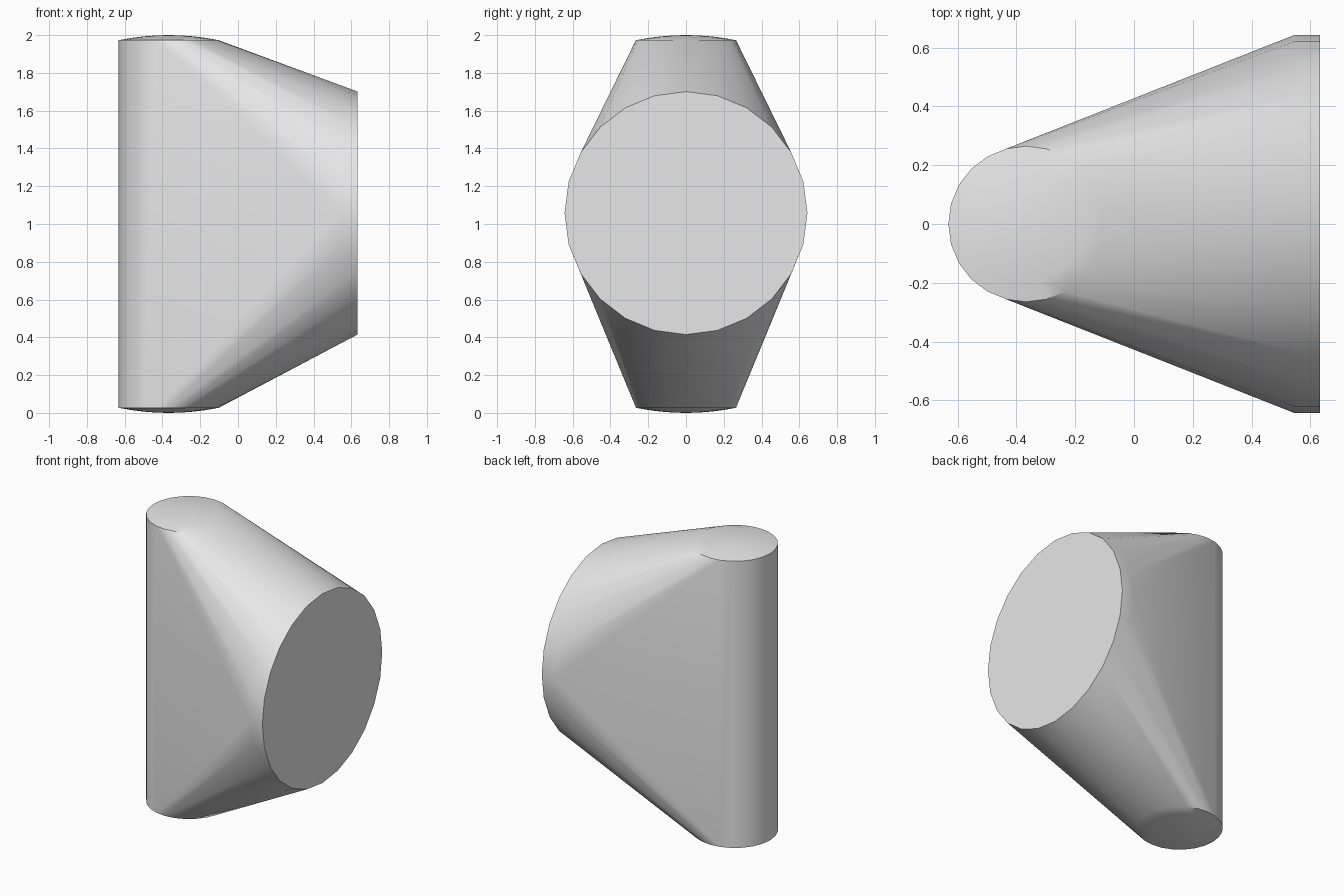
import bpy, bmesh, math

default = bpy.data.objects.get("Cube")
if default:
    bpy.data.objects.remove(default, do_unlink=True)

SIDES = 24
POST_X, POST_R = -0.367, 0.265
DISC_R, DISC_Z = 0.643, 1.058


def circle(radius):
    """Points of a regular polygon around the origin."""
    for i in range(SIDES):
        a = math.tau * i / SIDES
        yield radius * math.cos(a), radius * math.sin(a)


bm = bmesh.new()

# Upright rounded post with slightly domed ends
for s in (-1, 1):
    for f in (1, 0.75, 0.5, 0.25):
        for x, y in circle(POST_R * f):
            bm.verts.new((POST_X + x, y, 1 + s * (1 - 0.027 * f * f)))
    bm.verts.new((POST_X, 0, 1 + s))

# Large round end with a short rim
for x in (0.545, 0.633):
    for y, z in circle(DISC_R):
        bm.verts.new((x, y, DISC_Z + z))

# Wrap both ends in one tapering skin
hull = bmesh.ops.convex_hull(bm, input=bm.verts[:])
loose = {v for v in hull["geom_interior"] + hull["geom_unused"]
         if isinstance(v, bmesh.types.BMVert)}
bmesh.ops.delete(bm, geom=list(loose), context="VERTS")
bmesh.ops.dissolve_limit(bm, angle_limit=math.radians(0.2),
                         verts=bm.verts[:], edges=bm.edges[:])
bmesh.ops.recalc_face_normals(bm, faces=bm.faces[:])

mesh = bpy.data.meshes.new("tapered_body")
bm.to_mesh(mesh)
bm.free()
body = bpy.data.objects.new("tapered_body", mesh)
bpy.context.collection.objects.link(body)

# Plain grey surface
grey = bpy.data.materials.new("light_grey")
grey.use_nodes = True
colour = (0.8, 0.8, 0.8, 1)
grey.diffuse_color = colour
grey.node_tree.nodes["Principled BSDF"].inputs["Base Color"].default_value = colour
mesh.materials.append(grey)

# Smooth shading with sharp end rims
bpy.ops.object.select_all(action="DESELECT")
body.select_set(True)
bpy.context.view_layer.objects.active = body
bpy.ops.object.shade_smooth_by_angle(angle=math.radians(30))
